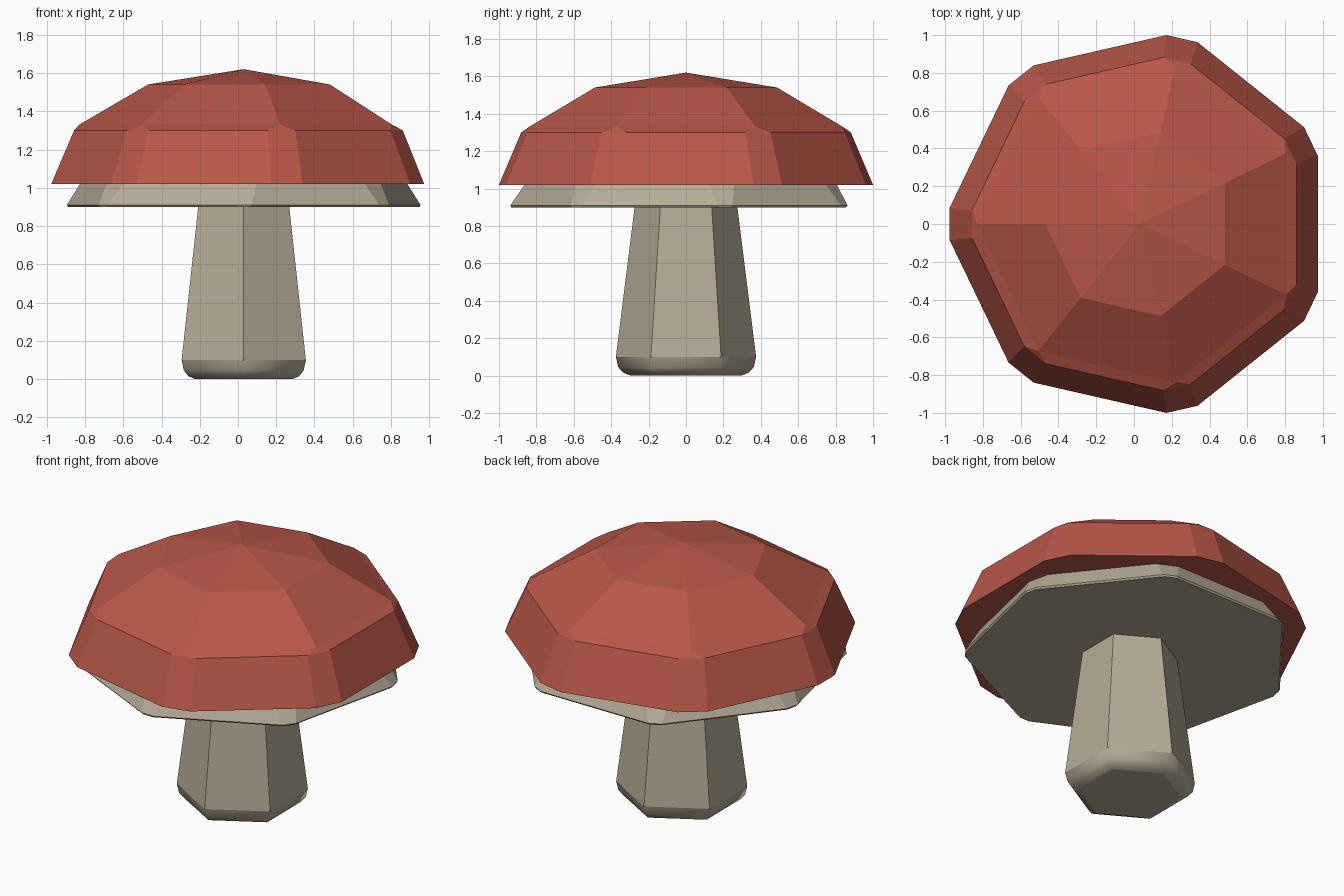
import bpy, bmesh, math
from mathutils import Vector

old = bpy.data.objects.get("Cube")
if old:
    bpy.data.objects.remove(old, do_unlink=True)

CENTRE_X = 0.03


def material(name, colour):
    m = bpy.data.materials.new(name)
    m.use_nodes = True
    m.diffuse_color = (*colour, 1)
    m.node_tree.nodes["Principled BSDF"].inputs["Base Color"].default_value = (*colour, 1)
    return m


red = material("cap red", (0.48, 0.095, 0.065))
cream = material("stem cream", (0.47, 0.41, 0.31))


def ring(bm, sides, start, radius, z, offsets=(0,)):
    """Polygon ring; each corner is split into one vertex per angle offset."""
    verts = []
    for k in range(sides):
        for off in offsets:
            a = math.radians(start + 360 * k / sides + off)
            verts.append(bm.verts.new((radius * math.cos(a), radius * math.sin(a), z)))
    return verts


def bridge(bm, low, high):
    n = len(low)
    return [bm.faces.new((low[i], low[(i + 1) % n], high[(i + 1) % n], high[i]))
            for i in range(n)]


def finish(bm, name, mat):
    bmesh.ops.recalc_face_normals(bm, faces=bm.faces[:])
    mesh = bpy.data.meshes.new(name)
    bm.to_mesh(mesh)
    bm.free()
    mesh.materials.append(mat)
    obj = bpy.data.objects.new(name, mesh)
    obj.location.x = CENTRE_X
    bpy.context.collection.objects.link(obj)
    return obj


# Cap: seven-sided dome with bevelled lower corners
bm = bmesh.new()
N = 7
pair = (-4.8, 4.8)
rim = ring(bm, N, 180, 1.01, 1.02, pair)
shoulder = ring(bm, N, 180, 0.89, 1.30, pair)
peak = ring(bm, N, 180, 0.86, 1.33)
crown = ring(bm, N, 180, 0.50, 1.54)
apex = bm.verts.new((0, 0, 1.62))
bm.faces.new(rim)
bridge(bm, rim, shoulder)
bridge(bm, peak, crown)
for k in range(N):
    j = (k + 1) % N
    bm.faces.new((shoulder[2 * k], shoulder[2 * k + 1], peak[k]))
    bm.faces.new((shoulder[2 * k + 1], shoulder[2 * j], peak[j], peak[k]))
    bm.faces.new((crown[k], crown[j], apex))
finish(bm, "cap", red)

# Gills: flared seven-sided plate under the cap, corner facing forward
bm = bmesh.new()
bottom = ring(bm, N, -90, 0.935, 0.90, (-2, 2))
lip = ring(bm, N, -90, 0.94, 0.91, (-2.5, 2.5))
top = ring(bm, N, -90, 0.845, 1.05, (-5, 5))
bm.faces.new(bottom)
bridge(bm, bottom, lip)
bridge(bm, lip, top)
bm.faces.new(top)
finish(bm, "gills", cream)

# Stem: tapered hexagon with a rounded foot
bm = bmesh.new()
profile = [(0.295, 0.0), (0.335, 0.015), (0.362, 0.045), (0.375, 0.10), (0.27, 0.94)]
rings = [ring(bm, 6, -90, r, z) for r, z in profile]
bm.faces.new(rings[0])
for low, high in zip(rings, rings[1:]):
    for f in bridge(bm, low, high):
        f.smooth = high is not rings[-1]
bm.faces.new(rings[-1])
for r in (rings[0], rings[-2]):
    for i in range(6):
        bm.edges.get((r[i], r[(i + 1) % 6])).smooth = False
finish(bm, "stem", cream)
